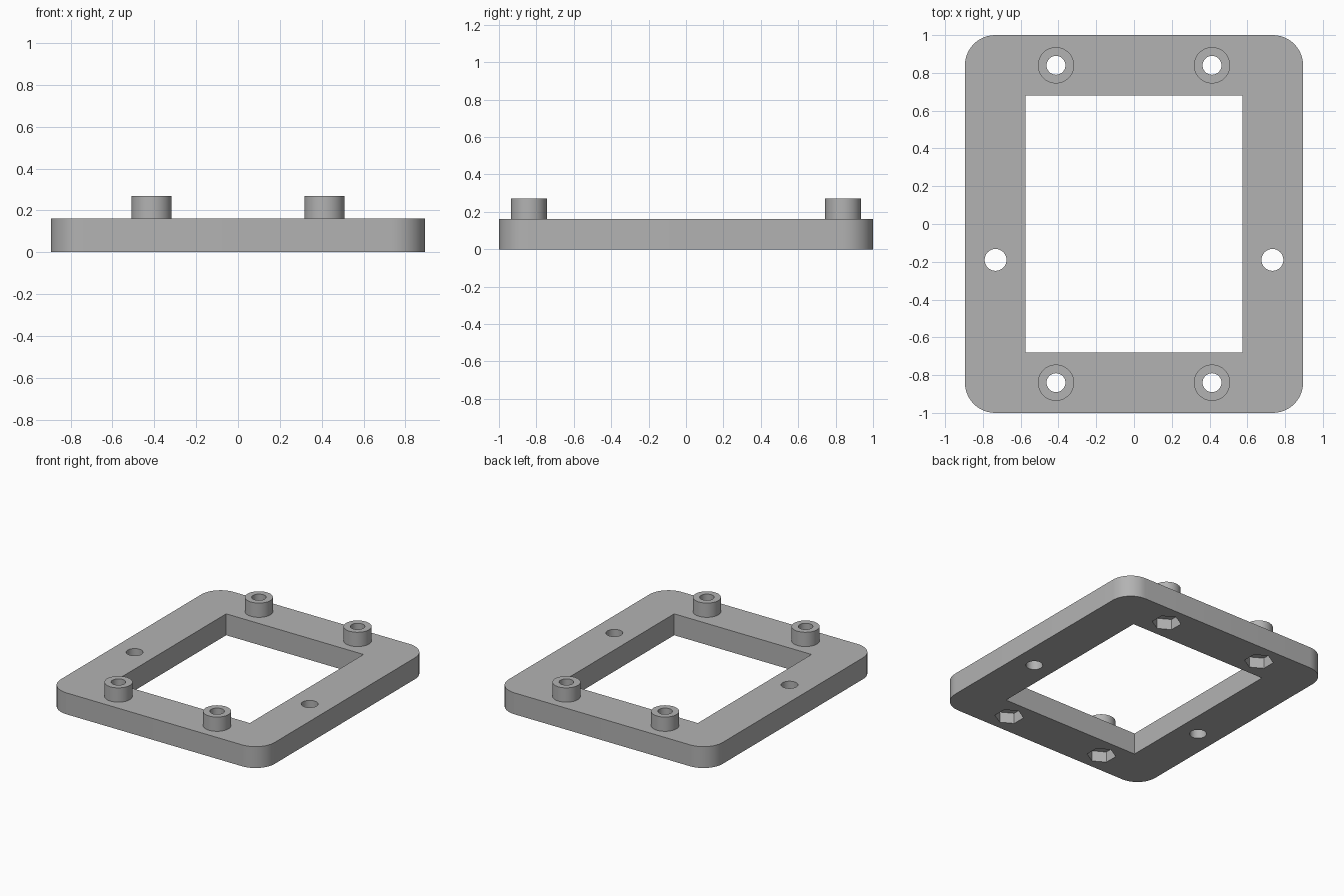
import bpy, math

if "Cube" in bpy.data.objects:
    bpy.data.objects.remove(bpy.data.objects["Cube"])

W, L, T = 0.895, 1.0, 0.162      # half width, half length, plate thickness
R = 0.16                         # corner radius
BOSS_TOP = 0.27
BOSSES = [(sx * 0.413, sy * 0.84) for sx in (-1, 1) for sy in (-1, 1)]

grey = bpy.data.materials.new("mid_grey")
grey.diffuse_color = (0.45, 0.45, 0.45, 1)
grey.use_nodes = True
grey.node_tree.nodes["Principled BSDF"].inputs["Base Color"].default_value = grey.diffuse_color


def prism(name, pts, z0, z1):
    """Closed straight prism over a counter-clockwise outline."""
    n = len(pts)
    verts = [(x, y, z) for z in (z0, z1) for x, y in pts]
    faces = [tuple(reversed(range(n))), tuple(range(n, 2 * n))]
    faces += [(i, (i + 1) % n, n + (i + 1) % n, n + i) for i in range(n)]
    mesh = bpy.data.meshes.new(name)
    mesh.from_pydata(verts, [], faces)
    mesh.materials.append(grey)
    obj = bpy.data.objects.new(name, mesh)
    bpy.context.collection.objects.link(obj)
    return obj


def ring(x, y, r, n, turn=0.0):
    return [(x + r * math.cos(turn + 2 * math.pi * i / n),
             y + r * math.sin(turn + 2 * math.pi * i / n)) for i in range(n)]


def combine(target, tool, operation):
    mod = target.modifiers.new(operation, 'BOOLEAN')
    mod.operation, mod.solver, mod.object = operation, 'EXACT', tool
    bpy.context.view_layer.objects.active = target
    bpy.ops.object.modifier_apply(modifier=mod.name)
    bpy.data.objects.remove(tool)


# Plate with rounded corners
outline = []
for k, (sx, sy) in enumerate([(1, 1), (-1, 1), (-1, -1), (1, -1)]):
    for i in range(13):
        a = math.pi / 2 * (k + i / 12)
        outline.append((sx * (W - R) + R * math.cos(a),
                        sy * (L - R) + R * math.sin(a)))
frame = prism("mounting_frame", outline, 0, T)

# Rectangular opening
combine(frame, prism("opening", [(-0.575, -0.68), (0.575, -0.68),
                                 (0.575, 0.68), (-0.575, 0.68)], -0.1, 0.4), 'DIFFERENCE')

# Raised bosses with a through hole and a hexagonal nut pocket underneath
for x, y in BOSSES:
    combine(frame, prism("boss", ring(x, y, 0.096, 48), 0.1, BOSS_TOP), 'UNION')
    combine(frame, prism("screw_hole", ring(x, y, 0.05, 32), -0.1, 0.4), 'DIFFERENCE')
    combine(frame, prism("nut_pocket", ring(x, y, 0.1, 6, math.pi / 6), -0.1, 0.08), 'DIFFERENCE')

# Plain holes in the side rails
for s in (-1, 1):
    combine(frame, prism("side_hole", ring(s * 0.733, -0.19, 0.058, 32), -0.1, 0.4), 'DIFFERENCE')

# Smooth the round walls, keep edges crisp
bpy.ops.object.select_all(action='DESELECT')
frame.select_set(True)
bpy.context.view_layer.objects.active = frame
bpy.ops.object.shade_smooth_by_angle(angle=math.radians(30))
